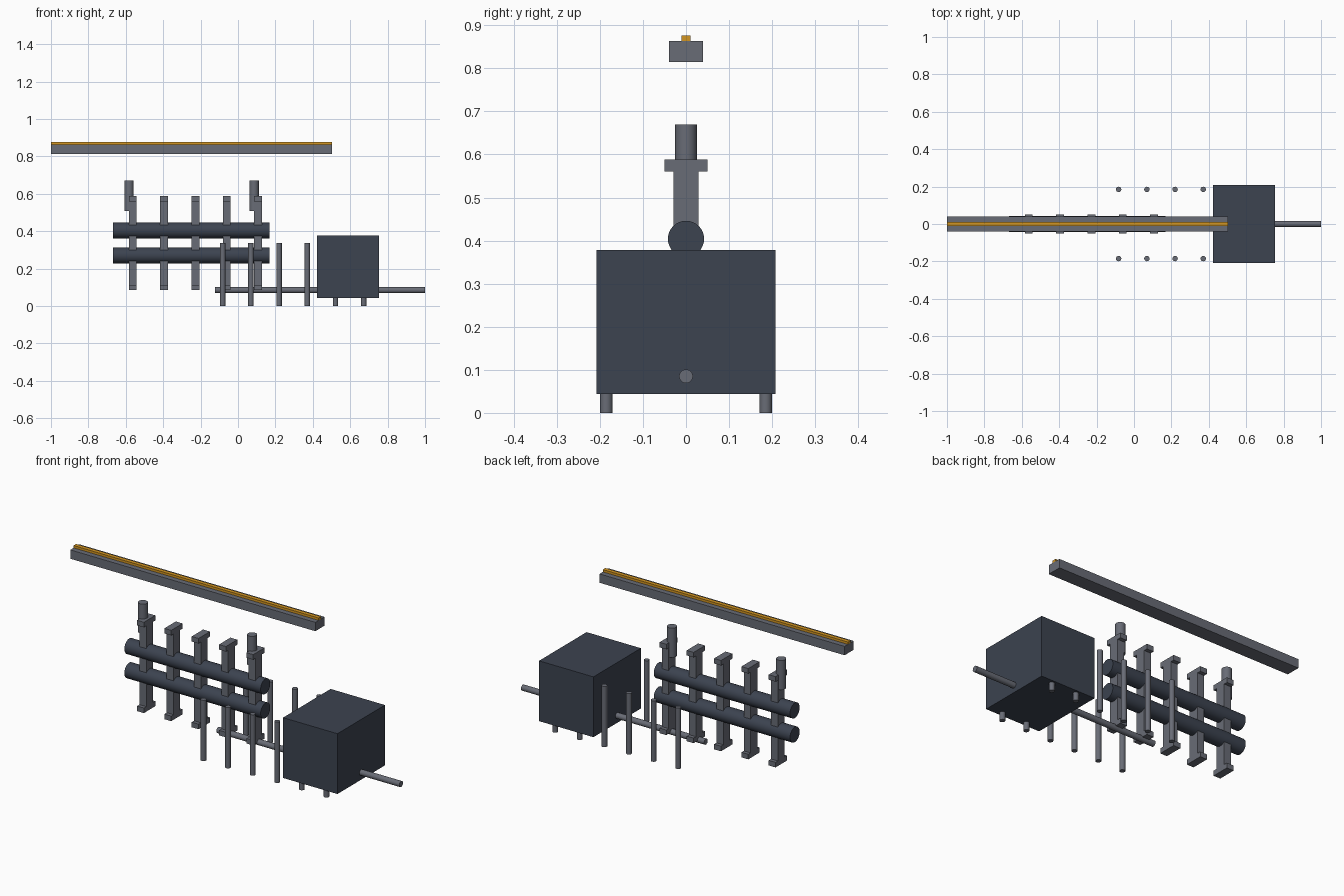
import bpy, bmesh, math
from mathutils import Matrix, Vector

if "Cube" in bpy.data.objects:
    bpy.data.objects.remove(bpy.data.objects["Cube"])


def material(name, rgb):
    m = bpy.data.materials.new(name)
    m.diffuse_color = (*rgb, 1)
    m.use_nodes = True
    m.node_tree.nodes["Principled BSDF"].inputs["Base Color"].default_value = m.diffuse_color
    return m


STEEL = material("steel", (0.14, 0.15, 0.18))
DARK = material("dark_steel", (0.045, 0.056, 0.08))
ORANGE = material("orange", (0.65, 0.30, 0.015))


def finish(bm, name, mat, smooth=False):
    me = bpy.data.meshes.new(name)
    bm.to_mesh(me)
    bm.free()
    me.materials.append(mat)
    ob = bpy.data.objects.new(name, me)
    bpy.context.collection.objects.link(ob)
    if smooth:
        bpy.ops.object.select_all(action='DESELECT')
        ob.select_set(True)
        bpy.context.view_layer.objects.active = ob
        bpy.ops.object.shade_smooth_by_angle(angle=math.radians(35))
    return ob


def box(name, lo, hi, mat):
    lo, hi = Vector(lo), Vector(hi)
    bm = bmesh.new()
    bmesh.ops.create_cube(bm, size=1, matrix=Matrix.Translation((lo + hi) / 2)
                          @ Matrix.Diagonal((*(hi - lo), 1)))
    return finish(bm, name, mat)


def rod(name, a, b, r, mat, sides=32):
    a, b = Vector(a), Vector(b)
    rot = (b - a).to_track_quat('Z', 'Y').to_matrix().to_4x4()
    bm = bmesh.new()
    bmesh.ops.create_cone(bm, cap_ends=True, segments=sides, radius1=r, radius2=r,
                          depth=(b - a).length, matrix=Matrix.Translation((a + b) / 2) @ rot)
    return finish(bm, name, mat, True)


def i_post(name, x):
    # I-shaped outline in the y-z plane, extruded along x
    w, f, z0, z1, t = 0.029, 0.05, 0.085, 0.588, 0.028
    half = [(f, z0), (f, z0 + t), (w, z0 + t), (w, z1 - t), (f, z1 - t), (f, z1)]
    outline = half + [(-y, z) for y, z in reversed(half)]
    bm = bmesh.new()
    face = bm.faces.new([bm.verts.new((x - 0.021, y, z)) for y, z in outline])
    ext = bmesh.ops.extrude_face_region(bm, geom=[face])
    bmesh.ops.translate(bm, vec=(0.042, 0, 0),
                        verts=[v for v in ext["geom"] if isinstance(v, bmesh.types.BMVert)])
    bmesh.ops.recalc_face_normals(bm, faces=bm.faces)
    return finish(bm, name, STEEL)


# Overhead rail with coloured strip
box("overhead_beam", (-1, -0.04, 0.814), (0.502, 0.04, 0.863), STEEL)
box("rail_strip", (-1, -0.011, 0.863), (0.502, 0.011, 0.876), ORANGE)

# Pair of horizontal pipes held by I-shaped posts
for name, z in (("upper_pipe", 0.404), ("lower_pipe", 0.270)):
    rod(name, (-0.667, 0, z), (0.168, 0, z), 0.042, DARK)
for i in range(5):
    i_post(f"bracket_post_{i + 1}", -0.563 + 0.1675 * i)

# Hanger pegs on the end posts
for name, x in (("left_peg", -0.583), ("right_peg", 0.086)):
    rod(name, (x, 0, 0.507), (x, 0, 0.670), 0.025, STEEL)

# Housing block and drive shaft
box("housing_block", (0.422, -0.208, 0.044), (0.755, 0.208, 0.378), DARK)
rod("drive_shaft", (-0.122, 0, 0.085), (1, 0, 0.085), 0.016, STEEL)

# Two rows of upright pins
for i in range(6):
    x = -0.082 + 0.1508 * i
    for side, y in (("front", -0.185), ("back", 0.185)):
        rod(f"{side}_pin_{i + 1}", (x, y, 0), (x, y, 0.337), 0.0145, STEEL, 16)
